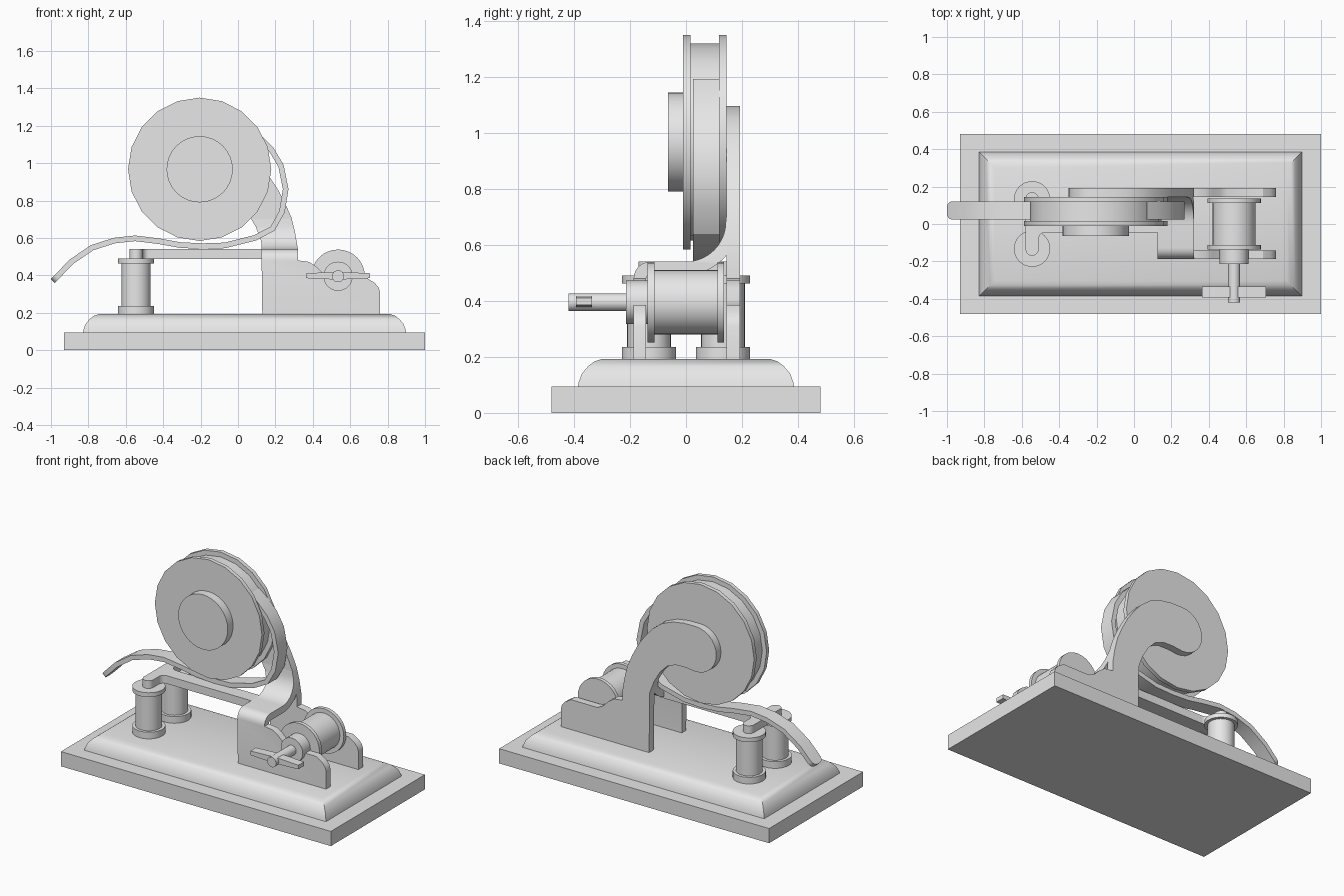
import bpy, bmesh
from math import sin, cos, pi, radians
from mathutils import Vector

if "Cube" in bpy.data.objects:
    bpy.data.objects.remove(bpy.data.objects["Cube"])

GREY = (0.8, 0.8, 0.8, 1)
mat = bpy.data.materials.new("light grey")
mat.use_nodes = True
mat.diffuse_color = GREY
mat.node_tree.nodes["Principled BSDF"].inputs["Base Color"].default_value = GREY
parts = []


def finish(name, bm):
    bmesh.ops.recalc_face_normals(bm, faces=bm.faces)
    me = bpy.data.meshes.new(name)
    bm.to_mesh(me)
    bm.free()
    me.materials.append(mat)
    ob = bpy.data.objects.new(name, me)
    bpy.context.collection.objects.link(ob)
    parts.append(ob)
    return ob


PLACE = {"xz": lambda u, v, t: (u, t, v),
         "yz": lambda u, v, t: (t, u, v),
         "xy": lambda u, v, t: (u, v, t)}


def prism(name, pts, plane, a, b):
    """Extrude an outline drawn in a plane from a to b."""
    bm = bmesh.new()
    lo, hi = ([bm.verts.new(PLACE[plane](u, v, t)) for u, v in pts] for t in (a, b))
    bm.faces.new(lo)
    bm.faces.new(hi)
    for i in range(len(pts)):
        j = (i + 1) % len(pts)
        bm.faces.new((lo[i], lo[j], hi[j], hi[i]))
    return finish(name, bm)


def loft(name, rings):
    """Skin a stack of equal-sized rings and cap both ends."""
    bm = bmesh.new()
    rows = [[bm.verts.new(p) for p in ring] for ring in rings]
    for r, s in zip(rows, rows[1:]):
        for i in range(len(r)):
            j = (i + 1) % len(r)
            bm.faces.new((r[i], r[j], s[j], s[i]))
    bm.faces.new(rows[0])
    bm.faces.new(rows[-1])
    return finish(name, bm)


def turned(name, profile, centre, axis, sides=32):
    """Turn a (radius, offset) profile round the y or z axis."""
    c = Vector(centre)
    rings = []
    for r, h in profile:
        ring = []
        for i in range(sides):
            a = 2 * pi * i / sides
            p = (r * sin(a), h, r * cos(a)) if axis == "y" else (r * sin(a), r * cos(a), h)
            ring.append(c + Vector(p))
        rings.append(ring)
    return loft(name, rings)


def arc(cx, cy, r, start, end, n=10):
    angles = [radians(start + (end - start) * i / n) for i in range(n + 1)]
    return [(cx + r * cos(a), cy + r * sin(a)) for a in angles]


def rect(x0, x1, y, z):
    return [(x0, -y, z), (x1, -y, z), (x1, y, z), (x0, y, z)]


# Base slab and rounded plinth
loft("base_slab", [rect(-0.93, 1, 0.48, z) for z in (0, 0.095)])
steps = [(0, 0.09), (0.004, 0.11), (0.015, 0.14), (0.038, 0.167), (0.06, 0.184), (0.085, 0.192)]
loft("plinth", [rect(-0.83 + d, 0.90 - d, 0.387 - d, z) for d, z in steps])

# Bracket: side outline with the hooked arm
side = [(0.13, 0.185), (0.76, 0.185), (0.76, 0.31), (0.752, 0.335), (0.73, 0.36), (0.69, 0.385),
        (0.5, 0.385), (0.46, 0.405), (0.42, 0.445), (0.38, 0.472), (0.32, 0.48),
        (0.32, 0.54), (0.305, 0.63), (0.285, 0.71), (0.25, 0.79), (0.21, 0.865),
        (0.165, 0.93), (0.11, 0.995), (0.04, 1.05), (-0.04, 1.082), (-0.12, 1.095)]
side += arc(-0.205, 0.95, 0.146, 90, 270, 14)
side += [(-0.13, 0.812), (-0.06, 0.81), (0, 0.785), (0.05, 0.735), (0.095, 0.66), (0.125, 0.58)]
prism("back_plate_and_arm", side, "xz", 0.144, 0.192)

# Bent sheet: front plate, bridge and curved rise into the arm
sheet = [(-0.187, 0.18)] + arc(-0.127, 0.48, 0.06, 180, 90, 6)
sheet += arc(0, 0.682, 0.142, 270, 360) + [(0.144, 0.70), (0.19, 0.70)]
sheet += arc(0, 0.682, 0.188, 360, 270) + arc(-0.127, 0.48, 0.015, 90, 180, 6) + [(-0.142, 0.18)]
bent = prism("front_plate_and_bridge", sheet, "yz", 0, 0.9)
cutter = prism("cutter", side, "xz", -0.4, 0.4)
cutter.hide_render = True
mod = bent.modifiers.new("outline", "BOOLEAN")
mod.operation, mod.solver, mod.object = "INTERSECT", "EXACT", cutter
bpy.context.view_layer.objects.active = bent
bpy.ops.object.modifier_apply(modifier=mod.name)
parts.remove(cutter)
bpy.data.objects.remove(cutter)

# Flanged wheel with hub
wheel_centre = (-0.205, 0, 0.967)
turned("wheel", [(0.383, -0.01), (0.383, 0.016), (0.352, 0.016), (0.352, 0.117),
                 (0.383, 0.117), (0.383, 0.144)], wheel_centre, "y", 20)
turned("wheel_hub", [(0.177, -0.065), (0.177, 0)], wheel_centre, "y")

# Paper strip curling under the wheel
path = [Vector(p) for p in (
    (-0.99, 0.37), (-0.89, 0.473), (-0.78, 0.548), (-0.66, 0.586), (-0.55, 0.598),
    (-0.42, 0.582), (-0.31, 0.562), (-0.19, 0.556), (-0.07, 0.56), (0.09, 0.60), (0.185, 0.65),
    (0.235, 0.74), (0.255, 0.86), (0.23, 0.985), (0.18, 1.07), (0.11, 1.14), (0.06, 1.18))]
upper, lower = [], []
for i, p in enumerate(path):
    t = (path[min(i + 1, len(path) - 1)] - path[max(i - 1, 0)]).normalized()
    n = Vector((-t.y, t.x)) * 0.015
    upper.append(p + n)
    lower.append(p - n)
strip = prism("paper_strip", upper + lower[::-1], "xz", 0.025, 0.12)
bm = bmesh.new()
bm.from_mesh(strip.data)
tip = [e for e in bm.edges if all(v.co.x < -0.95 for v in e.verts)
       and abs(e.verts[0].co.y - e.verts[1].co.y) < 0.001]
bmesh.ops.bevel(bm, geom=tip, offset=0.035, segments=5, profile=0.5, affect="EDGES")
bm.to_mesh(strip.data)
bm.free()

# Coil posts and the forked bar across them
for label, y in (("front", -0.132), ("back", 0.132)):
    turned(label + "_coil_post",
           [(0.097, 0.185), (0.097, 0.235), (0.078, 0.235), (0.078, 0.462), (0.097, 0.462),
            (0.097, 0.49)], (-0.545, y, 0), "z")
half = arc(-0.545, -0.135, 0.035, 180, 360) + arc(-0.475, -0.08, 0.035, 180, 90, 6) + [(0.15, -0.045)]
prism("forked_bar", half + [(x, -y) for x, y in reversed(half)], "xy", 0.488, 0.54)

# Spool with boss, shaft and wing key
spool_centre = (0.535, 0, 0.395)
turned("spool", [(0.143, -0.137), (0.143, -0.113), (0.115, -0.113), (0.115, 0.112),
                 (0.143, 0.112), (0.143, 0.136)], spool_centre, "y")
turned("spool_boss", [(0.078, -0.215), (0.078, -0.13)], spool_centre, "y")
turned("key_shaft", [(0.032, -0.42), (0.032, -0.2)], spool_centre, "y")
wing = [(-0.172, -0.013), (0, -0.021), (0.172, -0.013), (0.172, 0.013), (0, 0.021), (-0.172, 0.013)]
prism("wing_key", [(0.535 + x, 0.398 + z) for x, z in wing], "xz", -0.393, -0.335)

# Smooth shading with sharp edges kept
bpy.ops.object.select_all(action="DESELECT")
for ob in parts:
    ob.select_set(True)
bpy.context.view_layer.objects.active = parts[0]
bpy.ops.object.shade_smooth_by_angle(angle=radians(30))
